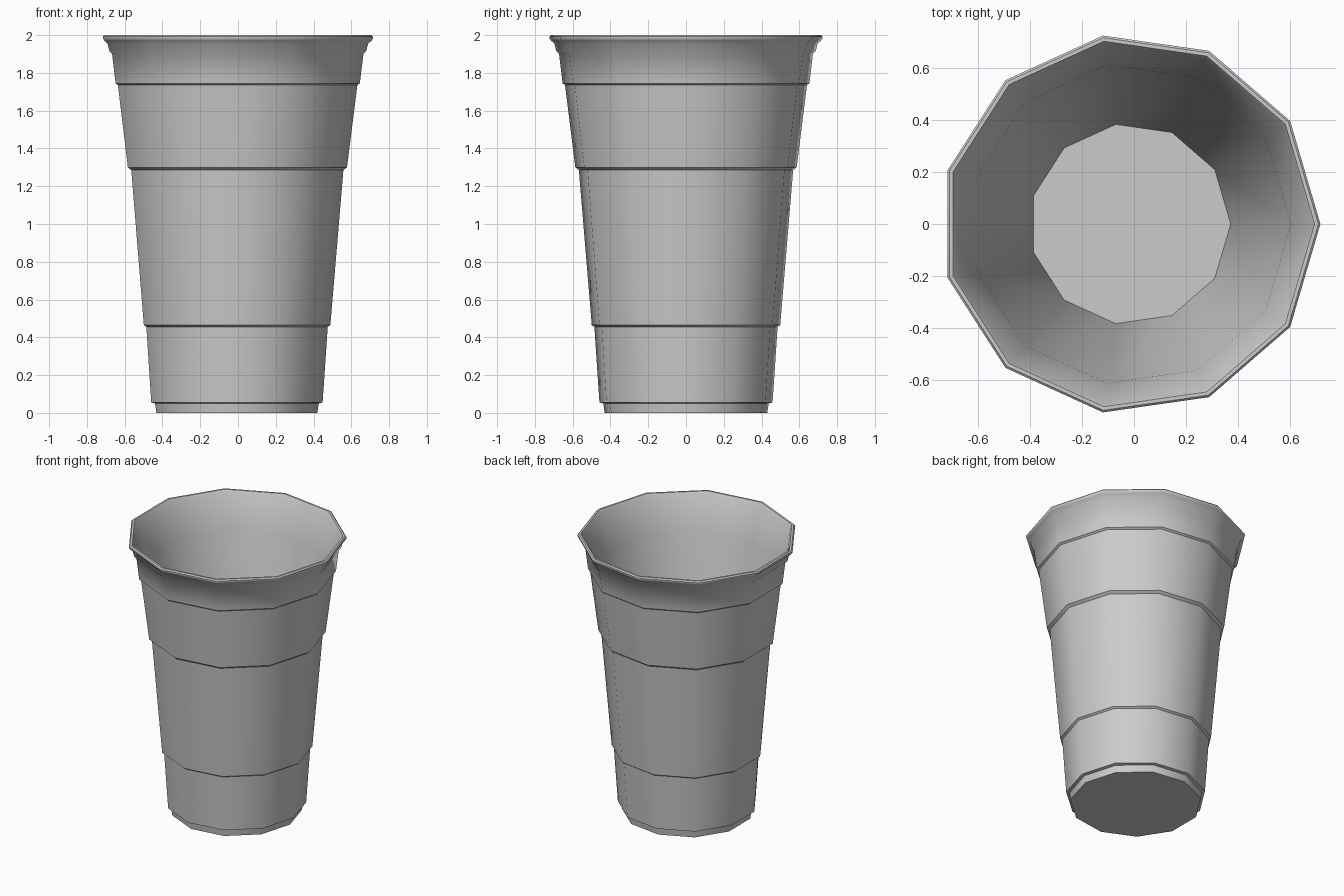
import bpy, bmesh, math

if "Cube" in bpy.data.objects:
    bpy.data.objects.remove(bpy.data.objects["Cube"])

SIDES = 11
CX = -0.015  # eleven-sided ring is offset so its bounds are centred

# (radius, z): outside from base to lip, then down the inside to the floor
profile = [
    (0.435, 0.0), (0.442, 0.05), (0.463, 0.055),      # foot
    (0.490, 0.455), (0.504, 0.465),                   # lower step
    (0.573, 1.285), (0.592, 1.30),                    # middle step
    (0.647, 1.735), (0.660, 1.745),                   # upper step
    (0.679, 1.90), (0.694, 1.915), (0.704, 1.955),    # collar
    (0.721, 1.97), (0.730, 1.982), (0.730, 1.992), (0.722, 2.0),  # lip
    (0.708, 2.0), (0.698, 1.985),                     # inner lip
    (0.617, 1.74), (0.386, 0.05),                     # inner wall
]

bm = bmesh.new()
rings = []
for r, z in profile:
    rings.append([bm.verts.new((CX + r * math.cos(2 * math.pi * i / SIDES),
                                r * math.sin(2 * math.pi * i / SIDES), z))
                  for i in range(SIDES)])
for a, b in zip(rings, rings[1:]):
    for i in range(SIDES):
        j = (i + 1) % SIDES
        bm.faces.new((a[i], a[j], b[j], b[i]))

# base and inside floor
bm.faces.new(rings[0][::-1])
bm.faces.new(rings[-1])
bmesh.ops.recalc_face_normals(bm, faces=bm.faces)

mesh = bpy.data.meshes.new("cup")
bm.to_mesh(mesh)
bm.free()
cup = bpy.data.objects.new("cup", mesh)
bpy.context.collection.objects.link(cup)
bpy.context.view_layer.objects.active = cup
cup.select_set(True)
bpy.ops.object.shade_smooth_by_angle(angle=math.radians(40))
